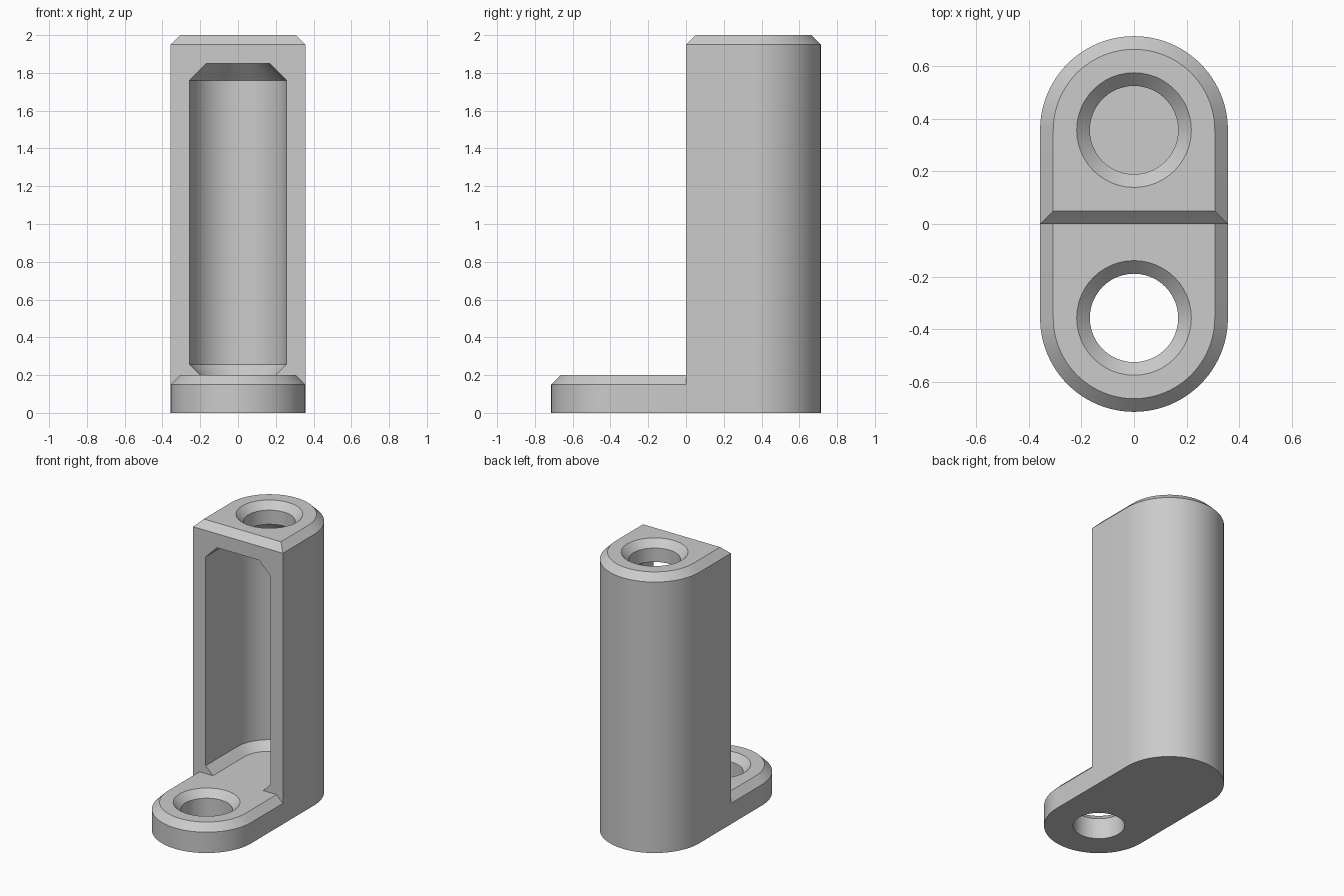
import bpy, bmesh, math

cube = bpy.data.objects.get("Cube")
if cube:
    bpy.data.objects.remove(cube, do_unlink=True)

R = 0.357        # outer radius of both rounded ends
HOLE = 0.168     # screw hole radius
CHAMFER = 0.05
BASE = 0.2       # plate thickness
HEIGHT = 2.0
SEGMENTS = 48

grey = bpy.data.materials.new("plain grey")
grey.use_nodes = True
grey.diffuse_color = (0.6, 0.6, 0.6, 1)
grey.node_tree.nodes["Principled BSDF"].inputs["Base Color"].default_value = (0.6, 0.6, 0.6, 1)


def loft(name, rings):
    """Skin a stack of matching rings and cap both ends."""
    bm = bmesh.new()
    loops = [[bm.verts.new(p) for p in ring] for ring in rings]
    n = len(loops[0])
    for low, high in zip(loops, loops[1:]):
        for i in range(n):
            j = (i + 1) % n
            bm.faces.new((low[i], low[j], high[j], high[i]))
    bm.faces.new(loops[0])
    bm.faces.new(loops[-1])
    bmesh.ops.recalc_face_normals(bm, faces=bm.faces)
    mesh = bpy.data.meshes.new(name)
    bm.to_mesh(mesh)
    bm.free()
    mesh.materials.append(grey)
    obj = bpy.data.objects.new(name, mesh)
    bpy.context.collection.objects.link(obj)
    return obj


def u_ring(z, r, flat_y=0.0, side=1):
    """U outline: a straight edge at flat_y and a half circle of radius r."""
    arc = [(r * math.cos(math.pi * i / SEGMENTS),
            side * (R + r * math.sin(math.pi * i / SEGMENTS)), z)
           for i in range(SEGMENTS + 1)]
    return [(r, flat_y, z)] + arc + [(-r, flat_y, z)]


def circle(z, r, y):
    return [(r * math.cos(math.tau * i / SEGMENTS),
             y + r * math.sin(math.tau * i / SEGMENTS), z) for i in range(SEGMENTS)]


def combine(target, tool, operation):
    mod = target.modifiers.new(operation.lower(), 'BOOLEAN')
    mod.operation = operation
    mod.solver = 'EXACT'
    mod.object = tool
    tool.hide_render = True
    bpy.context.view_layer.objects.active = target
    bpy.ops.object.modifier_apply(modifier=mod.name)
    bpy.data.objects.remove(tool, do_unlink=True)


def drill(target, top, bottom, y):
    """Countersunk through hole."""
    over = 0.02
    cutter = loft("hole_cutter", [
        circle(bottom, HOLE, y),
        circle(top - CHAMFER, HOLE, y),
        circle(top + over, HOLE + CHAMFER + over, y)])
    combine(target, cutter, 'DIFFERENCE')


# Upright column with chamfered top
column = loft("bracket", [
    u_ring(0, R), u_ring(HEIGHT - CHAMFER, R),
    u_ring(HEIGHT, R - CHAMFER, CHAMFER)])

# Open-fronted pocket with sloped floor and ceiling edges
pocket = loft("pocket_cutter", [
    u_ring(BASE, 0.2, -0.1), u_ring(0.257, 0.257, -0.1),
    u_ring(1.76, 0.257, -0.1), u_ring(1.85, 0.167, -0.1)])
combine(column, pocket, 'DIFFERENCE')
drill(column, HEIGHT, 1.7, R)

# Foot plate in front of the column
foot = loft("foot_plate", [
    u_ring(0, R, side=-1), u_ring(BASE - CHAMFER, R, side=-1),
    u_ring(BASE, R - CHAMFER, side=-1)])
drill(foot, BASE, -0.1, -R)
combine(column, foot, 'UNION')

# Smooth curves, sharp chamfers
bpy.ops.object.select_all(action='DESELECT')
column.select_set(True)
bpy.context.view_layer.objects.active = column
bpy.ops.object.shade_smooth_by_angle(angle=math.radians(25))
